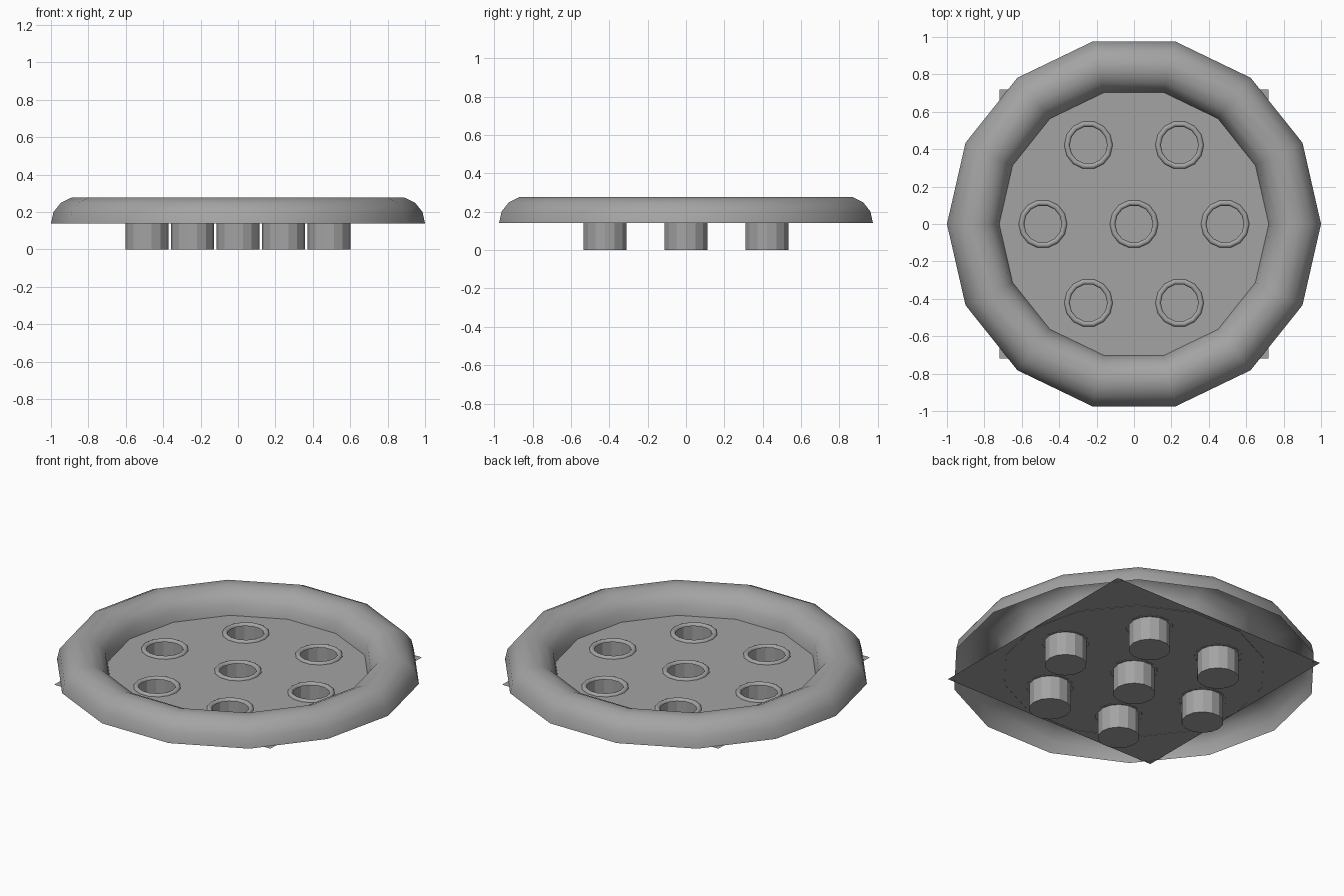
import bpy, bmesh
from math import pi, cos, sin, radians

SIDES = 14
DECK_Z = 0.142
CUP_R = 0.115
SPACING = 0.487

cube = bpy.data.objects.get("Cube")
if cube:
    bpy.data.objects.remove(cube, do_unlink=True)

grey = bpy.data.materials.new("plain grey")
grey.use_nodes = True
grey.diffuse_color = (0.37, 0.37, 0.37, 1)
grey.node_tree.nodes["Principled BSDF"].inputs["Base Color"].default_value = grey.diffuse_color


def make_object(name, bm, smooth=None):
    mesh = bpy.data.meshes.new(name)
    bm.to_mesh(mesh)
    bm.free()
    mesh.materials.append(grey)
    obj = bpy.data.objects.new(name, mesh)
    bpy.context.collection.objects.link(obj)
    if smooth:
        bpy.ops.object.select_all(action='DESELECT')
        obj.select_set(True)
        bpy.context.view_layer.objects.active = obj
        bpy.ops.object.shade_smooth_by_angle(angle=radians(smooth))
    return obj


def circle(bm, x, y, z, r):
    angles = [2 * pi * i / SIDES for i in range(SIDES)]
    return [bm.verts.new((x + r * cos(a), y + r * sin(a), z)) for a in angles]


def half_ring(name, x, y, z, major, minor, smooth):
    """Upper half of a torus, open underneath."""
    bm = bmesh.new()
    steps = SIDES // 2
    loops = []
    for j in range(steps + 1):
        t = pi * j / steps
        loops.append(circle(bm, x, y, z + minor * sin(t), major + minor * cos(t)))
    for a, b in zip(loops, loops[1:]):
        for i in range(SIDES):
            k = (i + 1) % SIDES
            bm.faces.new((a[i], a[k], b[k], b[i]))
    return make_object(name, bm, smooth)


def cup(name, x, y):
    """Hollow peg with a closed base and an open top."""
    bm = bmesh.new()
    low = circle(bm, x, y, 0, CUP_R)
    high = circle(bm, x, y, DECK_Z, CUP_R)
    bm.faces.new(low[::-1])
    for i in range(SIDES):
        k = (i + 1) % SIDES
        bm.faces.new((low[i], low[k], high[k], high[i]))
    return make_object(name, bm)


# One cup in the middle and six around it
centres = [(0, 0)]
centres += [(SPACING * cos(i * pi / 3), SPACING * sin(i * pi / 3)) for i in range(6)]

# Large outer ring
half_ring("outer_ring", 0, 0, 0.14, 0.86, 0.14, 60)

# Square deck with a hole for each cup
bm = bmesh.new()
h = 0.72
outlines = [[bm.verts.new((x, y, DECK_Z)) for x, y in ((-h, -h), (h, -h), (h, h), (-h, h))]]
outlines += [circle(bm, x, y, DECK_Z, CUP_R) for x, y in centres]
edges = [bm.edges.new((loop[i - 1], loop[i])) for loop in outlines for i in range(len(loop))]
bmesh.ops.triangle_fill(bm, edges=edges, use_beauty=True, normal=(0, 0, 1))
bm.normal_update()
for face in bm.faces:
    if face.normal.z < 0:
        face.normal_flip()
make_object("deck", bm)

# Cups and their raised rims
for n, (x, y) in enumerate(centres, 1):
    cup(f"cup_{n}", x, y)
    half_ring(f"cup_rim_{n}", x, y, 0.14, CUP_R, 0.015, 40)
